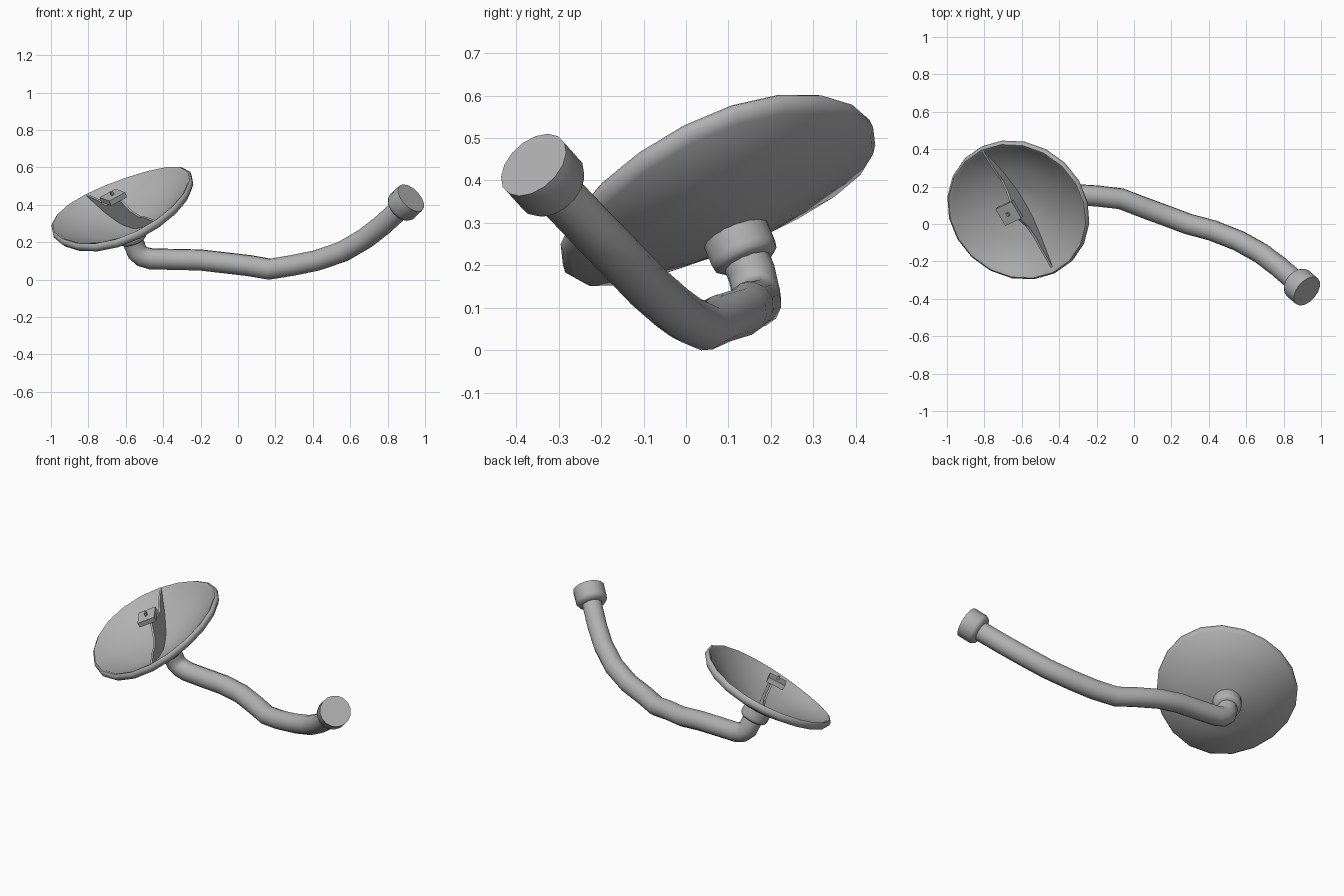
import bpy, bmesh, math
from mathutils import Vector, Matrix

if "Cube" in bpy.data.objects:
    bpy.data.objects.remove(bpy.data.objects["Cube"])

grey = bpy.data.materials.new("mid_grey")
grey.diffuse_color = (0.44, 0.44, 0.44, 1)
grey.use_nodes = True
grey.node_tree.nodes["Principled BSDF"].inputs["Base Color"].default_value = grey.diffuse_color

def frame(origin, axis, side):
    """Matrix with local z on axis and local x close to side."""
    z = Vector(axis).normalized()
    x = Vector(side)
    x = (x - z * x.dot(z)).normalized()
    m = Matrix((x, z.cross(x), z)).transposed().to_4x4()
    m.translation = Vector(origin)
    return m

def smooth(ob, angle):
    bpy.ops.object.select_all(action='DESELECT')
    ob.select_set(True)
    bpy.context.view_layer.objects.active = ob
    bpy.ops.object.shade_smooth_by_angle(angle=math.radians(angle))

def finish(name, bm, mat, angle=50):
    bmesh.ops.recalc_face_normals(bm, faces=bm.faces)
    bm.transform(mat)
    me = bpy.data.meshes.new(name)
    bm.to_mesh(me)
    bm.free()
    me.materials.append(grey)
    ob = bpy.data.objects.new(name, me)
    bpy.context.collection.objects.link(ob)
    smooth(ob, angle)
    return ob

def lathe(name, profile, mat, sides):
    bm = bmesh.new()
    rings = [[bm.verts.new((r * math.cos(2 * math.pi * i / sides),
                            r * math.sin(2 * math.pi * i / sides), z))
              for i in range(sides)] for r, z in profile]
    for a, b in zip(rings, rings[1:]):
        for i in range(sides):
            j = (i + 1) % sides
            bm.faces.new((a[i], a[j], b[j], b[i]))
    bm.faces.new(rings[0])
    bm.faces.new(rings[-1])
    return finish(name, bm, mat)

N = Vector((-0.30, -0.36, 0.88)).normalized()
C = Vector((-0.623, 0.07, 0.388))
dish = frame(C, N, (-0.36, 0.615, 0.13))

# Conical dish with a rounded rim, warped slightly into a saddle
bowl = lathe("dish", [(0.07, -0.137), (0.22, -0.094), (0.383, -0.042), (0.397, -0.022),
                      (0.395, -0.002), (0.385, 0.006), (0.372, 0.0), (0.36, -0.014),
                      (0.21, -0.074), (0.09, -0.11), (0.04, -0.115)], dish, 20)
for v in bowl.data.vertices:
    d = (v.co - (C + N * ((v.co - C).dot(N)))) / 0.385
    r, a = d.length, math.atan2(d.y, d.x)
    v.co.z += r * r * (0.005 + 0.018 * math.cos(2 * a) + 0.022 * math.cos(a) + 0.01 * math.sin(a))

# Collar behind the dish
lathe("dish_collar", [(0.055, -0.207), (0.068, -0.203), (0.078, -0.195), (0.081, -0.18),
                      (0.081, -0.12)], dish, 16)

# Thin fin standing across the dish
fin = [(0.378, 0.0), (0.24, -0.008), (0.18, -0.025), (0.10, -0.005), (0.03, 0.04),
       (-0.03, 0.04), (-0.10, -0.005), (-0.18, -0.02), (-0.25, -0.012), (-0.365, -0.015),
       (-0.21, -0.078), (-0.08, -0.118), (0.08, -0.118), (0.21, -0.078)]
bm = bmesh.new()
face = bm.faces.new([bm.verts.new((u, -0.006, z)) for u, z in fin])
ext = bmesh.ops.extrude_face_region(bm, geom=[face])
bmesh.ops.translate(bm, vec=(0, 0.012, 0),
                    verts=[v for v in ext['geom'] if isinstance(v, bmesh.types.BMVert)])
finish("dish_fin", bm, dish, 20)

# Small receiver block above the fin, with a short pin
block = frame((-0.667, 0.06, 0.44), N, (-0.36, 0.615, 0.13))
for name, size, off in (("receiver_block", (0.105, 0.105, 0.03), 0),
                        ("receiver_pin", (0.02, 0.012, 0.04), 0.015)):
    bm = bmesh.new()
    bmesh.ops.create_cube(bm, size=1)
    bmesh.ops.scale(bm, vec=size, verts=bm.verts)
    bmesh.ops.translate(bm, vec=(0, 0, off), verts=bm.verts)
    finish(name, bm, block, 20)

# Bent tube from collar to end cap
path = [C - N * 0.18, C - N * 0.235, (-0.54, 0.162, 0.148), (-0.512, 0.168, 0.124),
        (-0.465, 0.168, 0.111), (-0.33, 0.158, 0.108), (-0.2, 0.15, 0.105),
        (-0.07, 0.135, 0.09), (0.06, 0.085, 0.075), (0.17, 0.045, 0.056), (0.29, 0.0, 0.076),
        (0.42, -0.035, 0.102), (0.56, -0.09, 0.15), (0.68, -0.157, 0.22),
        (0.77, -0.225, 0.29), (0.88, -0.32, 0.39)]
cu = bpy.data.curves.new("tube", 'CURVE')
cu.dimensions = '3D'
cu.bevel_depth = 0.057
cu.bevel_resolution = 4
cu.use_fill_caps = True
cu.materials.append(grey)
sp = cu.splines.new('POLY')
sp.points.add(len(path) - 1)
for p, co in zip(sp.points, path):
    p.co = (*co, 1)
tube = bpy.data.objects.new("tube", cu)
bpy.context.collection.objects.link(tube)
bpy.ops.object.select_all(action='DESELECT')
tube.select_set(True)
bpy.context.view_layer.objects.active = tube
bpy.ops.object.convert(target='MESH')
smooth(bpy.context.view_layer.objects.active, 50)

# Cylindrical end cap
cap = frame((0.896, -0.335, 0.41), (0.62, -0.52, 0.58), (0, 0, 1))
lathe("end_cap", [(0.055, -0.06), (0.08, -0.052), (0.09, -0.035), (0.09, 0.046)], cap, 16)
